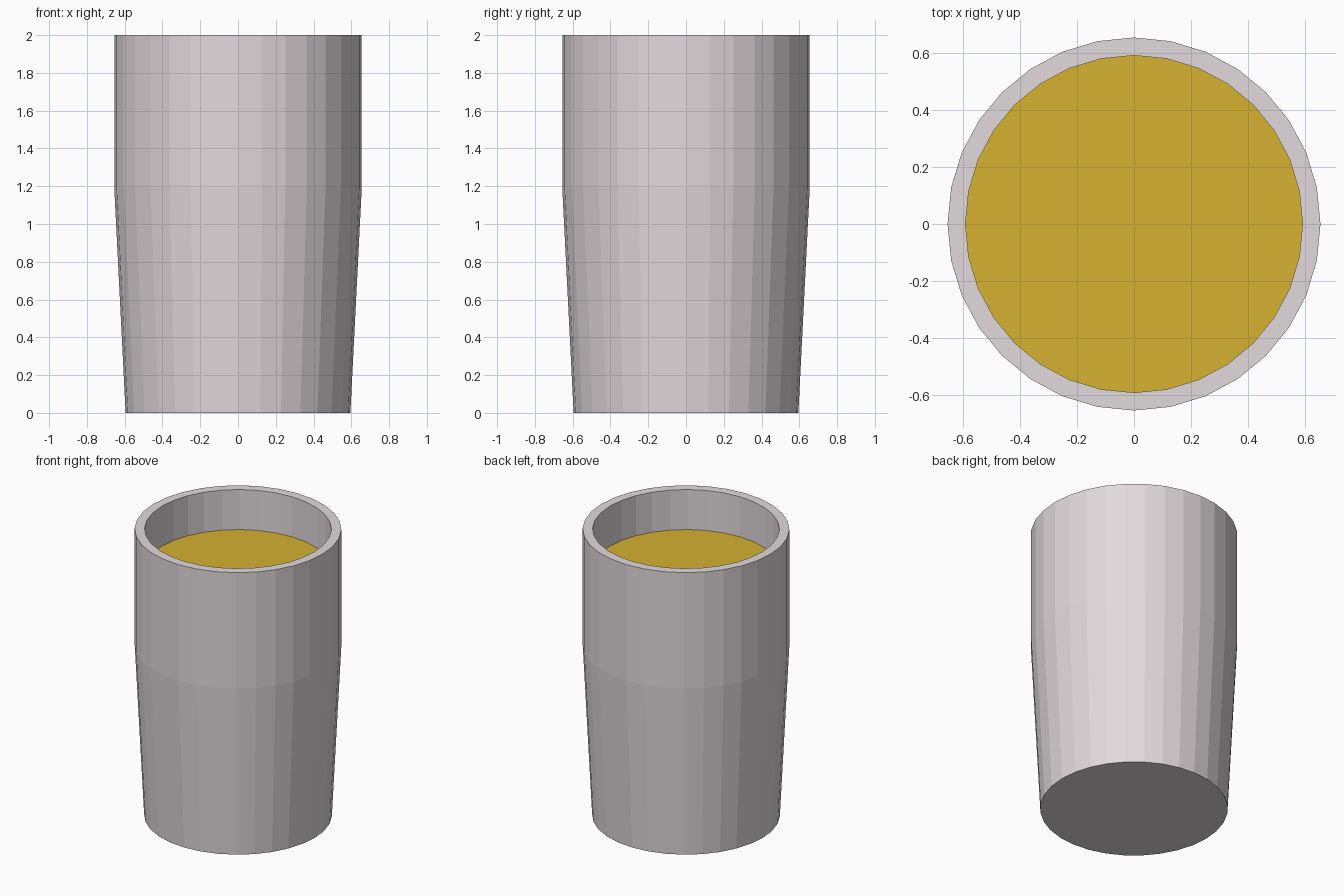
import bpy, bmesh
from math import cos, sin, tau

if "Cube" in bpy.data.objects:
    bpy.data.objects.remove(bpy.data.objects["Cube"])

SIDES = 32


def material(name, color):
    mat = bpy.data.materials.new(name)
    mat.diffuse_color = (*color, 1)
    mat.use_nodes = True
    mat.node_tree.nodes["Principled BSDF"].inputs["Base Color"].default_value = mat.diffuse_color
    return mat


def lathe(name, profile, mat, cap_start=True, cap_end=True):
    """Revolve (radius, z) points around z and cap the ends with flat faces."""
    bm = bmesh.new()
    rings = [[bm.verts.new((r * cos(tau * i / SIDES), r * sin(tau * i / SIDES), z))
              for i in range(SIDES)] for r, z in profile]
    for a, b in zip(rings, rings[1:]):
        for i in range(SIDES):
            j = (i + 1) % SIDES
            bm.faces.new((a[i], a[j], b[j], b[i]))
    if cap_start:
        bm.faces.new(rings[0][::-1])
    if cap_end:
        bm.faces.new(rings[-1])
    mesh = bpy.data.meshes.new(name)
    bm.to_mesh(mesh)
    bm.free()
    mesh.materials.append(mat)
    obj = bpy.data.objects.new(name, mesh)
    bpy.context.collection.objects.link(obj)
    return obj


glass = material("pale_glass", (0.76, 0.70, 0.72))
amber = material("amber_drink", (0.66, 0.44, 0.03))

# Tumbler: tapered foot, straight upper wall, rim, then the inner wall and floor
lathe("tumbler", [(0.595, 0), (0.655, 1.19), (0.655, 2.0),
                  (0.592, 2.0), (0.592, 1.19), (0.535, 0.07)], glass)

# Drink surface just below the rim
lathe("drink", [(0.592, 1.72)], amber, cap_start=False)
